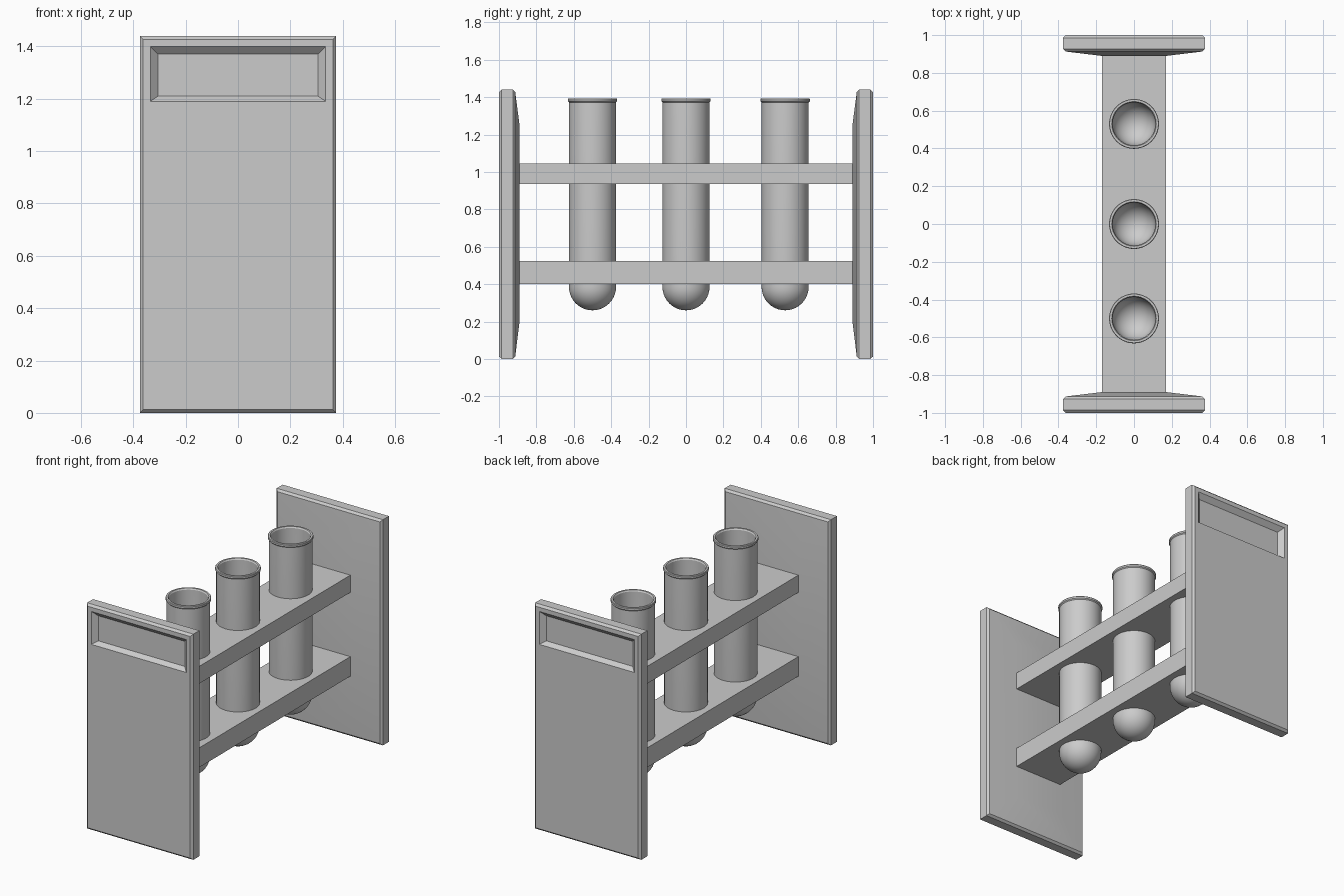
import bpy, bmesh
from math import pi, sin, cos, radians

if "Cube" in bpy.data.objects:
    bpy.data.objects.remove(bpy.data.objects["Cube"])

TUBE_Y = (-0.5, 0.0, 0.53)
SEG = 48


def make_object(name, bm):
    bmesh.ops.recalc_face_normals(bm, faces=bm.faces)
    mesh = bpy.data.meshes.new(name)
    bm.to_mesh(mesh)
    bm.free()
    ob = bpy.data.objects.new(name, mesh)
    bpy.context.collection.objects.link(ob)
    return ob


def smooth(ob):
    bpy.ops.object.select_all(action='DESELECT')
    ob.select_set(True)
    bpy.context.view_layer.objects.active = ob
    bpy.ops.object.shade_smooth_by_angle(angle=radians(30))


def bridge(bm, a, b):
    n = len(a)
    for i in range(n):
        j = (i + 1) % n
        bm.faces.new((a[i], a[j], b[j], b[i]))


# End panel: nested rectangles (half width, bottom, top, y), recess to inner raised face
def end_panel(name, side):
    rings = [(0.305, 1.21, 1.37, 0.972), (0.335, 1.19, 1.40, 1.0),
             (0.362, 0.013, 1.427, 1.0), (0.375, 0.0, 1.44, 0.986),
             (0.375, 0.0, 1.44, 0.926), (0.362, 0.013, 1.427, 0.913),
             (0.17, 0.2, 1.25, 0.89)]
    bm = bmesh.new()
    loops = [[bm.verts.new((x, side * y, z)) for x, z in
              ((-w, z0), (w, z0), (w, z1), (-w, z1))] for w, z0, z1, y in rings]
    for a, b in zip(loops, loops[1:]):
        bridge(bm, a, b)
    bm.faces.new(loops[0])
    bm.faces.new(loops[-1])
    smooth(make_object(name, bm))


end_panel("front_panel", -1)
end_panel("back_panel", 1)


# Test tube: lathed hollow profile with round bottom and flared lip
def tube(name, y):
    r_out, r_in, cz, n = 0.126, 0.113, 0.386, 10
    arc = [(k / n) * pi / 2 for k in range(1, n + 1)]
    prof = [(r_out * sin(a), cz - r_out * cos(a)) for a in arc]
    prof += [(r_out, 1.372), (0.132, 1.378), (0.132, 1.389), (0.129, 1.393),
             (0.118, 1.393), (r_in, 1.385)]
    prof += [(r_in * sin(a), cz - r_in * cos(a)) for a in reversed(arc)]
    bm = bmesh.new()
    rings = [[bm.verts.new((r * cos(2 * pi * i / SEG), y + r * sin(2 * pi * i / SEG), z))
              for i in range(SEG)] for r, z in prof]
    for a, b in zip(rings, rings[1:]):
        bridge(bm, a, b)
    for ring, z in ((rings[0], cz - r_out), (rings[-1], cz - r_in)):
        pole = bm.verts.new((0, y, z))
        for i in range(SEG):
            bm.faces.new((ring[i], ring[(i + 1) % SEG], pole))
    smooth(make_object(name, bm))


for i, y in enumerate(TUBE_Y):
    tube(f"tube_{i + 1}", y)

# Hole cutters for the shelves
bm = bmesh.new()
for y in TUBE_Y:
    ret = bmesh.ops.create_cone(bm, cap_ends=True, segments=SEG,
                                radius1=0.122, radius2=0.122, depth=2)
    bmesh.ops.translate(bm, verts=ret['verts'], vec=(0, y, 0.7))
cutter = make_object("hole_cutter", bm)
cutter.hide_render = True

# Two shelves holding the tubes
for name, z0, z1 in (("upper_shelf", 0.935, 1.045), ("lower_shelf", 0.40, 0.525)):
    bm = bmesh.new()
    bmesh.ops.create_cube(bm, size=1)
    for v in bm.verts:
        v.co = (v.co.x * 0.34, v.co.y * 1.79, z1 if v.co.z > 0 else z0)
    ob = make_object(name, bm)
    mod = ob.modifiers.new("holes", 'BOOLEAN')
    mod.operation = 'DIFFERENCE'
    mod.solver = 'EXACT'
    mod.object = cutter
    bpy.ops.object.select_all(action='DESELECT')
    ob.select_set(True)
    bpy.context.view_layer.objects.active = ob
    bpy.ops.object.modifier_apply(modifier=mod.name)

bpy.data.objects.remove(cutter, do_unlink=True)
